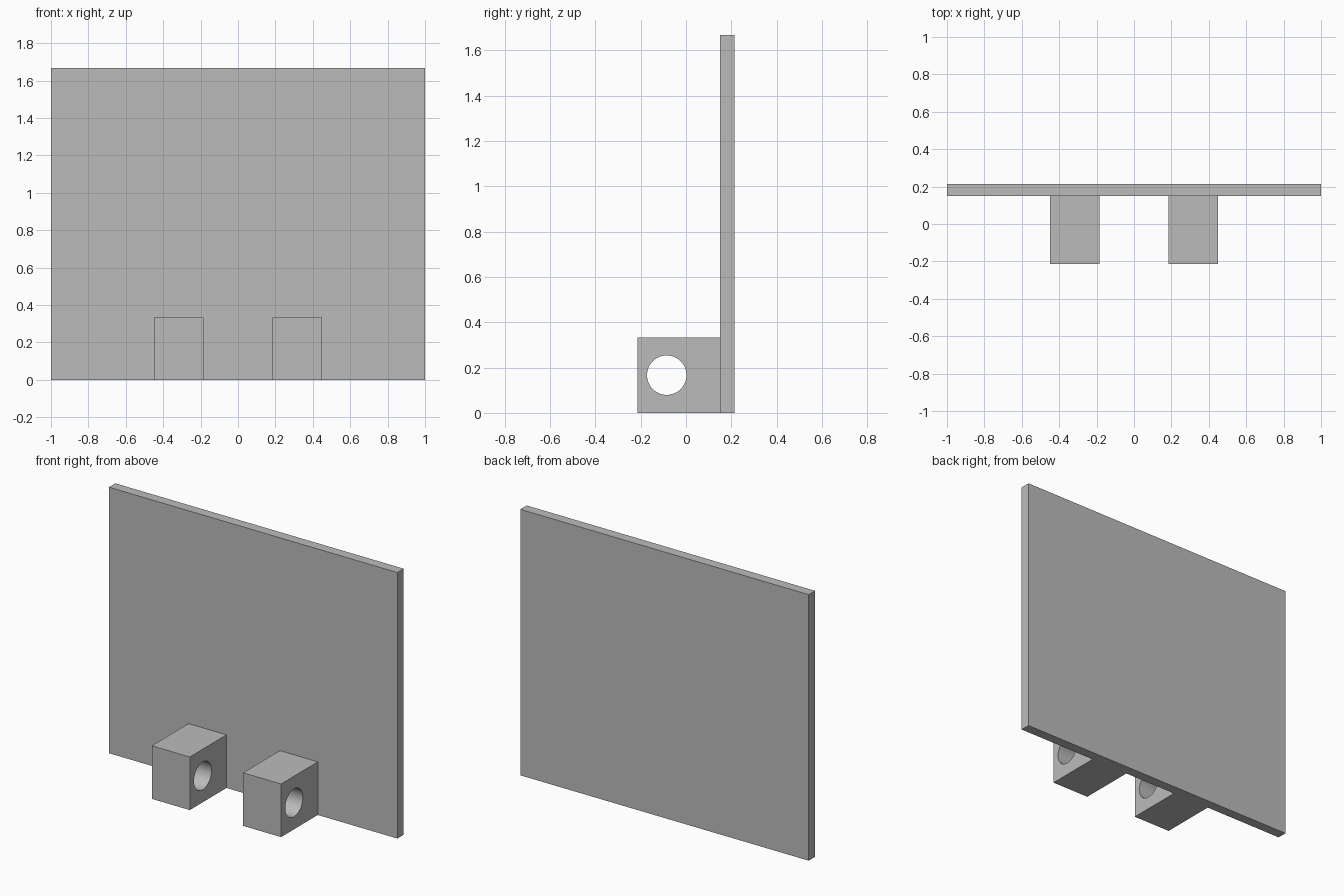
import bpy
import math

cube = bpy.data.objects.get("Cube")
if cube:
    bpy.data.objects.remove(cube, do_unlink=True)

grey = bpy.data.materials.new("plain_grey")
grey.use_nodes = True
colour = (0.5, 0.5, 0.5, 1)
grey.diffuse_color = colour
grey.node_tree.nodes["Principled BSDF"].inputs["Base Color"].default_value = colour


def box(name, low, high):
    """Box spanning two opposite corners."""
    centre = [(a + b) / 2 for a, b in zip(low, high)]
    bpy.ops.mesh.primitive_cube_add(size=1, location=centre)
    ob = bpy.context.object
    ob.name = name
    ob.scale = [b - a for a, b in zip(low, high)]
    bpy.ops.object.transform_apply(location=False, rotation=False, scale=True)
    ob.data.materials.append(grey)
    return ob


# Upright plate
plate_front, depth = 0.15, 0.213
box("back_plate", (-1, plate_front, 0), (1, depth, 1.667))

# Pair of lugs with a pin hole running sideways
inner, outer, height = 0.185, 0.448, 0.333
for side, sign in (("left", 1), ("right", -1)):
    xs = sorted((sign * inner, sign * outer))
    lug = box(side + "_lug", (xs[0], -depth, 0), (xs[1], plate_front, height))

    bpy.ops.mesh.primitive_cylinder_add(
        vertices=64, radius=0.087, depth=0.6,
        location=(sum(xs) / 2, -0.085, height / 2),
        rotation=(0, math.pi / 2, 0))
    cutter = bpy.context.object
    cutter.name = side + "_hole_cutter"
    cutter.hide_render = True
    cutter.data.materials.append(grey)

    hole = lug.modifiers.new("pin_hole", "BOOLEAN")
    hole.operation = "DIFFERENCE"
    hole.solver = "EXACT"
    hole.object = cutter

    # Bake the hole and drop the cutter
    bpy.ops.object.select_all(action="DESELECT")
    lug.select_set(True)
    bpy.context.view_layer.objects.active = lug
    bpy.ops.object.modifier_apply(modifier=hole.name)
    bpy.data.objects.remove(cutter, do_unlink=True)
    bpy.ops.object.shade_smooth_by_angle(angle=math.radians(30))
